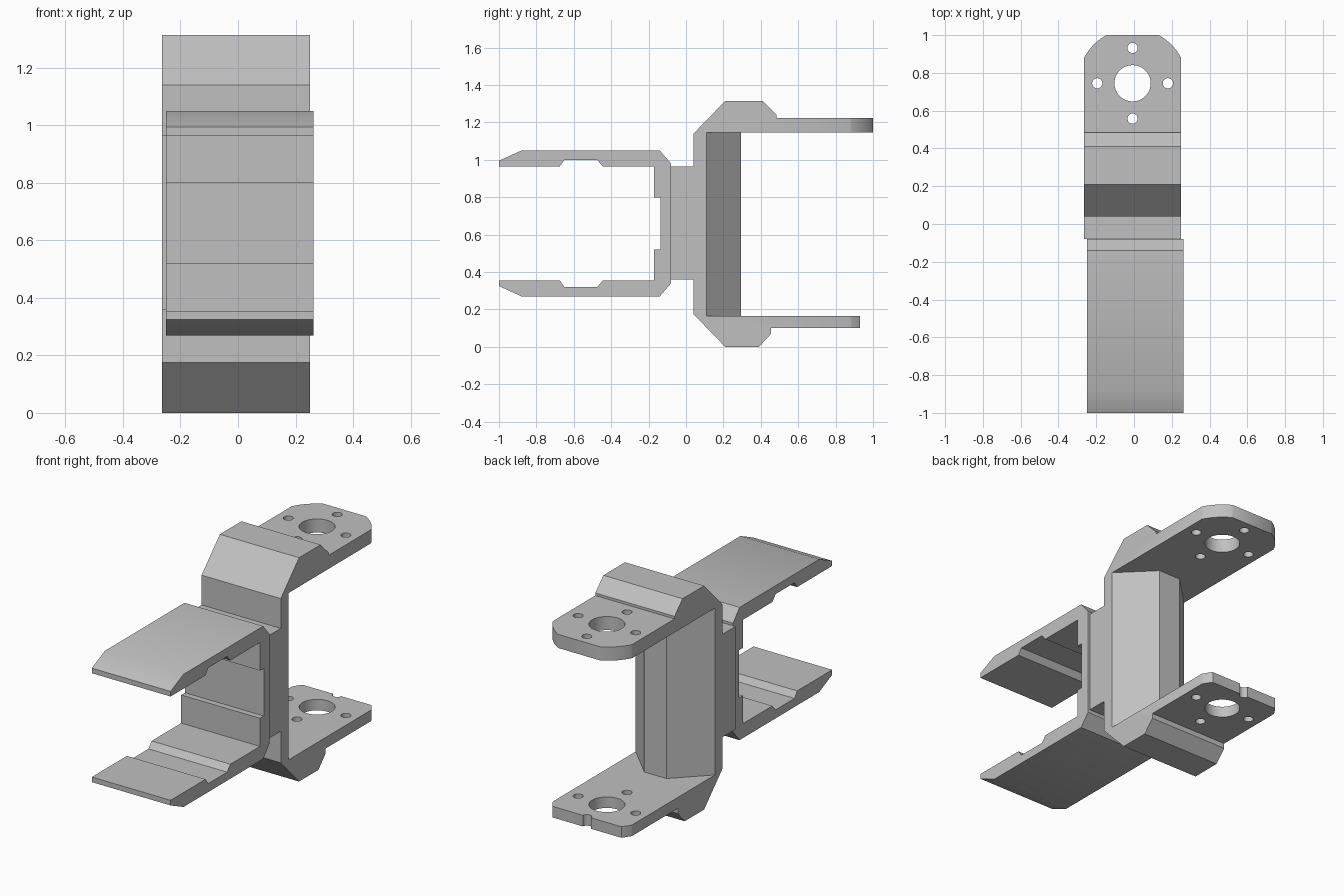
import bpy, bmesh, math
from mathutils import Vector

if "Cube" in bpy.data.objects:
    bpy.data.objects.remove(bpy.data.objects["Cube"])

grey = bpy.data.materials.new("plain_grey")
grey.use_nodes = True
grey.diffuse_color = (0.53, 0.53, 0.53, 1)
grey.node_tree.nodes["Principled BSDF"].inputs["Base Color"].default_value = grey.diffuse_color


def extrude(name, points, shift):
    """Solid made by sweeping a closed outline along a vector."""
    bm = bmesh.new()
    face = bm.faces.new([bm.verts.new(p) for p in points])
    moved = bmesh.ops.extrude_face_region(bm, geom=[face])["geom"]
    bmesh.ops.translate(bm, vec=Vector(shift),
                        verts=[v for v in moved if isinstance(v, bmesh.types.BMVert)])
    bmesh.ops.recalc_face_normals(bm, faces=bm.faces)
    mesh = bpy.data.meshes.new(name)
    bm.to_mesh(mesh)
    bm.free()
    obj = bpy.data.objects.new(name, mesh)
    bpy.context.collection.objects.link(obj)
    mesh.materials.append(grey)
    return obj


def side_profile(name, yz, x0, x1):
    return extrude(name, [(x0, y, z) for y, z in yz], (x1 - x0, 0, 0))


def circle(cx, cy, r, count=48, start=0.0, end=2 * math.pi):
    step = (end - start) / count
    return [(cx + r * math.cos(start + i * step), cy + r * math.sin(start + i * step))
            for i in range(count)]


def cut(obj, cutter, operation):
    mod = obj.modifiers.new(cutter.name, 'BOOLEAN')
    mod.operation, mod.object, mod.solver = operation, cutter, 'EXACT'
    bpy.context.view_layer.objects.active = obj
    bpy.ops.object.modifier_apply(modifier=mod.name)
    bpy.data.objects.remove(cutter)


# Front clamp: mirrored arms with chamfered tips and shallow grooves
MID = 0.66
half = [(-0.135, 0.8), (-0.17, 0.8), (-0.17, 0.965), (-0.445, 0.965), (-0.475, 1.0),
        (-0.65, 1.0), (-0.675, 0.965), (-1, 0.965), (-1, 0.995), (-0.88, 1.05),
        (-0.14, 1.05), (-0.08, 0.98)]
clamp = side_profile("front_clamp",
                     half + [(y, 2 * MID - z) for y, z in reversed(half)], -0.25, 0.262)

# Rear yoke: web with thickened elbows and two flat arms
LEFT, RIGHT = 0.25, -0.265
CX, CY = (LEFT + RIGHT) / 2, 0.745
yoke = side_profile("rear_yoke", [
    (-0.08, 0.36), (0.04, 0.36), (0.04, 0.175), (0.21, 0), (0.39, 0), (0.455, 0.07),
    (0.455, 0.1), (0.93, 0.1), (0.93, 0.165), (0.11, 0.165), (0.11, 1.145), (1, 1.145),
    (1, 1.225), (0.485, 1.225), (0.485, 1.24), (0.41, 1.315), (0.21, 1.315),
    (0.04, 1.14), (0.04, 0.965), (-0.08, 0.965)], RIGHT, LEFT)

# Rounded arm ends
arc = circle(CX, CY, 0.29, 48, math.radians(20), math.radians(160))
outline = [(CX - 0.4, -0.3), (CX + 0.4, -0.3), (CX + 0.4, CY + 0.1)] + arc + [(CX - 0.4, CY + 0.1)]
cut(yoke, extrude("end_rounding", [(x, y, -0.2) for x, y in outline], (0, 0, 2)), 'INTERSECT')

# Bearing hole and four screw holes through both arms
holes = [(CX, CY, 0.096)]
holes += [(x, y, 0.027) for x, y in circle(CX, CY, 0.187, 4)]
for x, y, r in holes:
    ring = [(px, py, -0.2) for px, py in circle(x, y, r)]
    cut(yoke, extrude("hole_cutter", ring, (0, 0, 2)), 'DIFFERENCE')

# Bevelled rib stiffening the web
rib = extrude("web_rib", [(RIGHT, 0.11, 0.165), (LEFT, 0.11, 0.165),
                          (LEFT - 0.185, 0.295, 0.165), (RIGHT + 0.185, 0.295, 0.165)],
              (0, 0, 0.98))

for obj in (clamp, yoke, rib):
    bpy.ops.object.select_all(action='DESELECT')
    obj.select_set(True)
    bpy.context.view_layer.objects.active = obj
    bpy.ops.object.shade_smooth_by_angle(angle=math.radians(30))
